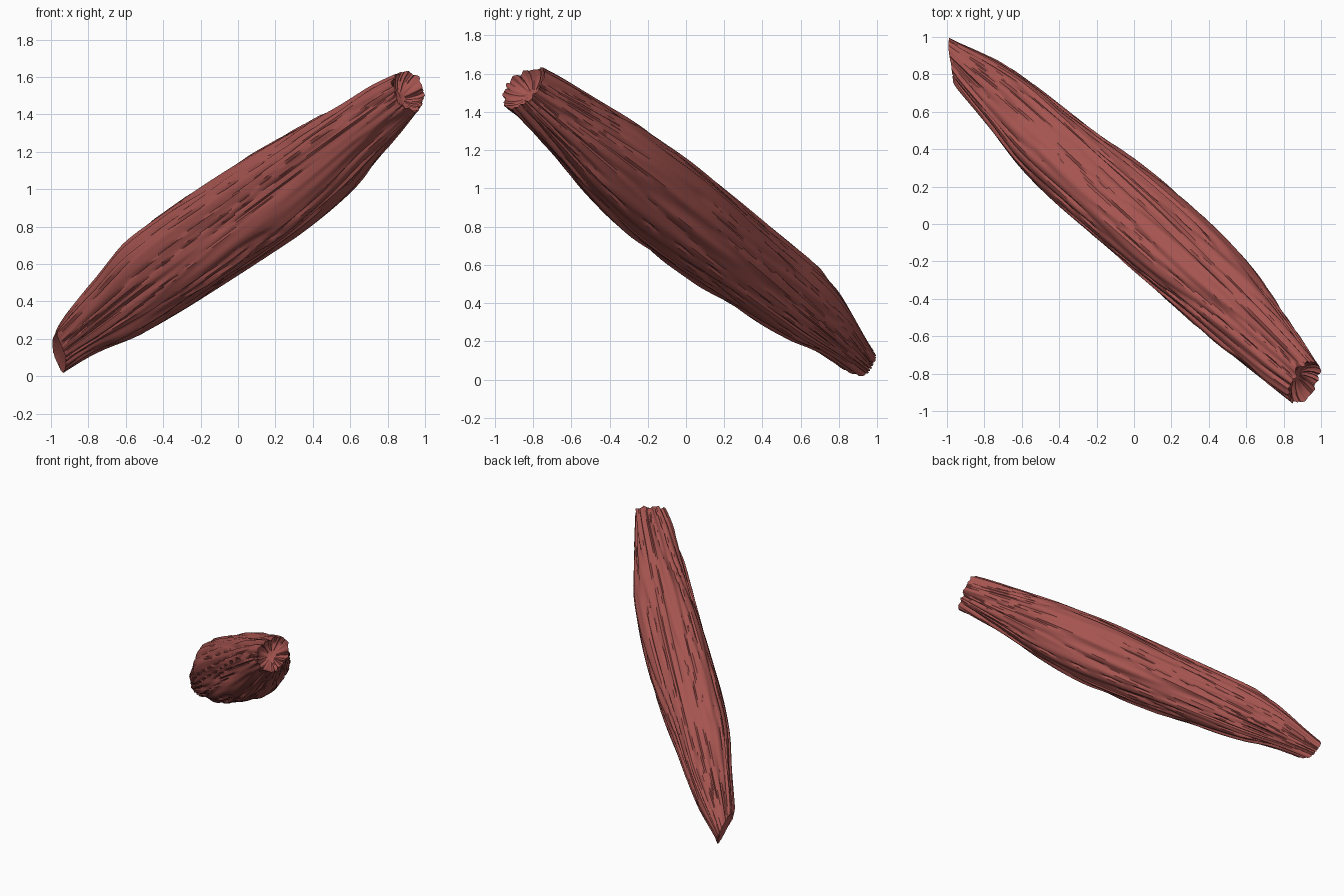
import bpy, bmesh, math
from mathutils import Vector, noise

cube = bpy.data.objects.get("Cube")
if cube:
    bpy.data.objects.remove(cube, do_unlink=True)

# Frame of the slanted spindle: long axis, level side direction, upward direction
AXIS = Vector((0.645, -0.594, 0.481)).normalized()
SIDE = Vector((-AXIS.y, AXIS.x, 0)).normalized()
UP = AXIS.cross(SIDE).normalized()
CENTRE = Vector((0, 0, 0.83))
ANGLES = [0, 62, 114, 180, 242, 294]

# Stations along the axis, each with radii (hundredths) at the six angles
STATIONS = [
    (-1.48, (6, 9, 10, 9, 8.5, 9)),
    (-1.28, (14, 16, 14.5, 11, 9.5, 11)),
    (-1.0, (17.5, 23, 20, 14, 13.5, 17)),
    (-0.7, (20, 24.5, 26, 16.5, 17.5, 20)),
    (-0.35, (24, 25, 26, 18, 21, 22)),
    (0.0, (27, 25, 25.5, 17.5, 22.5, 24)),
    (0.35, (27, 25, 23.5, 17.5, 23, 25)),
    (0.7, (25, 23, 19.5, 17, 20.5, 22.5)),
    (1.0, (20, 19.5, 16, 16, 16, 17)),
    (1.25, (15, 17, 14, 14.5, 14, 12.5)),
    (1.43, (11, 15, 11.5, 13, 13, 9)),
]
AROUND, STEPS = 120, 8


def spline(a, b, c, d, f):
    return b + 0.5 * f * (c - a + f * (2*a - 5*b + 4*c - d + f * (3*(b - c) + d - a)))


def radius_at(radii, angle):
    """Smooth closed interpolation between the six radii."""
    deg = math.degrees(angle) % 360
    i = max(k for k in range(6) if ANGLES[k] <= deg)
    end = ANGLES[i + 1] if i < 5 else 360
    f = (deg - ANGLES[i]) / (end - ANGLES[i])
    return spline(*(radii[(i + k) % 6] for k in (-1, 0, 1, 2)), f) / 100


def station_at(s):
    i = min(int(s), len(STATIONS) - 2)
    rows = [STATIONS[min(max(i + k, 0), len(STATIONS) - 1)] for k in (-1, 0, 1, 2)]
    t = spline(*(r[0] for r in rows), s - i)
    return t, [spline(*(r[1][k] for r in rows), s - i) for k in range(6)]


def fibres(angle, t):
    """Long shallow grooves that run with the axis and twist slightly."""
    a = angle + 0.12 * t
    x, y = math.cos(a), math.sin(a)
    broad = noise.noise(Vector((x * 2.2, y * 2.2, t * 1.1)))
    fine = noise.noise(Vector((x * 6, y * 6, t * 1.3 + 7)))
    crease = 1 - abs(noise.noise(Vector((x * 4, y * 4, t * 0.9 + 20))))
    return 0.014 * broad + 0.009 * fine - 0.016 * max(0, crease - 0.8) / 0.2 + 0.004


def place(u, v, t):
    return CENTRE + SIDE * u + UP * v + AXIS * t


# Fibrous body: rings lofted along the axis
bm = bmesh.new()
total = (len(STATIONS) - 1) * STEPS
rings, flat = [], []
for j in range(total + 1):
    t, radii = station_at(j / STEPS)
    ring, shape = [], []
    for k in range(AROUND):
        ang = math.tau * k / AROUND
        r = radius_at(radii, ang) + fibres(ang, t) * min(1, radii[0] / 14)
        u, v = r * math.cos(ang), r * math.sin(ang)
        # slanted lower tip, ragged upper rim
        low = max(0, 1 - j / STEPS)
        high = max(0, j / STEPS - len(STATIONS) + 2)
        rag = 0.03 * noise.noise(Vector((u * 25, v * 25, 3)))
        w = t - 1.4 * u * low ** 2 + (rag - 0.2 * max(0, v - 0.08)) * high ** 2
        ring.append(bm.verts.new(place(u, v, w)))
        shape.append((u, v, w))
    rings.append(ring)
    flat.append(shape)


def bridge(a, b):
    for k in range(AROUND):
        n = (k + 1) % AROUND
        bm.faces.new((a[k], a[n], b[n], b[k]))


for a, b in zip(rings, rings[1:]):
    bridge(a, b)


# Sunken cut ends: shrinking rings with a dip toward the middle
def cap(ring, shape, depth):
    mid = [sum(p[i] for p in shape) / AROUND for i in range(3)]
    for scale, sink in ((0.85, 0.45), (0.6, 0.8), (0.3, 1)):
        inner = [bm.verts.new(place(*(mid[i] + (p[i] - mid[i]) * scale for i in range(3)))
                              + AXIS * depth * sink) for p in shape]
        bridge(ring, inner)
        ring = inner
    bm.faces.new(ring)


cap(rings[0], flat[0], 0.02)
cap(rings[-1], flat[-1], -0.07)
bmesh.ops.recalc_face_normals(bm, faces=bm.faces)

mesh = bpy.data.meshes.new("muscle_body")
bm.to_mesh(mesh)
bm.free()
body = bpy.data.objects.new("muscle_body", mesh)
bpy.context.collection.objects.link(body)

# Muscle red
red = bpy.data.materials.new("muscle_red")
red.use_nodes = True
colour = (0.38, 0.09, 0.08, 1)
red.diffuse_color = colour
red.node_tree.nodes["Principled BSDF"].inputs["Base Color"].default_value = colour
mesh.materials.append(red)

bpy.context.view_layer.objects.active = body
body.select_set(True)
bpy.ops.object.shade_smooth_by_angle(angle=math.radians(40))
